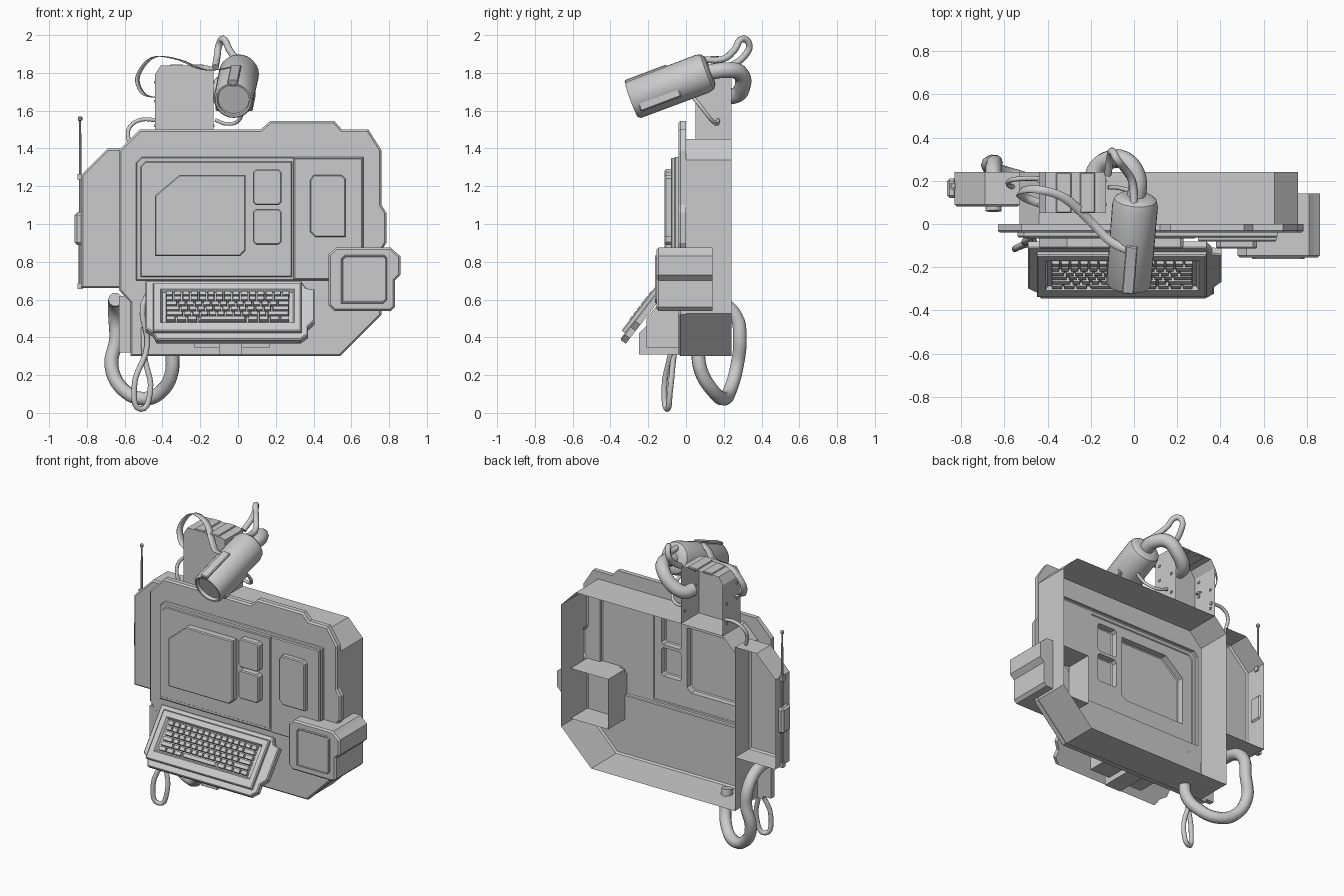
import bpy, bmesh, math
from mathutils import Vector, Matrix

if "Cube" in bpy.data.objects:
    bpy.data.objects.remove(bpy.data.objects["Cube"])


def finish(name, bm, matrix=None, smooth=False):
    me = bpy.data.meshes.new(name)
    bm.to_mesh(me)
    bm.free()
    ob = bpy.data.objects.new(name, me)
    bpy.context.collection.objects.link(ob)
    if matrix:
        ob.matrix_world = matrix
    if smooth:
        bpy.ops.object.select_all(action='DESELECT')
        ob.select_set(True)
        bpy.context.view_layer.objects.active = ob
        bpy.ops.object.shade_smooth_by_angle(angle=math.radians(35))
    return ob


def rect(x0, z0, x1, z1, c=0.0):
    if not c:
        return [(x0, z0), (x1, z0), (x1, z1), (x0, z1)]
    return [(x0 + c, z0), (x1 - c, z0), (x1, z0 + c), (x1, z1 - c),
            (x1 - c, z1), (x0 + c, z1), (x0, z1 - c), (x0, z0 + c)]


def inset(loop, d):
    """Mitred inward offset of a closed outline."""
    p = [Vector(q) for q in loop]
    n = len(p)
    s = 1 if sum(p[i - 1].x * p[i].y - p[i].x * p[i - 1].y for i in range(n)) > 0 else -1
    out = []
    for i in range(n):
        a, b = (p[i] - p[i - 1]).normalized(), (p[(i + 1) % n] - p[i]).normalized()
        na, nb = Vector((-a.y, a.x)) * s, Vector((-b.y, b.x)) * s
        out.append(tuple(p[i] + (na + nb) * d / (1 + na.dot(nb))))
    return out


def relief(name, loop, levels, holes=(), back=False, cap=True, matrix=None):
    """Stack inset copies of an outline at depths y; cap the last, leaving holes."""
    bm = bmesh.new()

    def ring(pts, y):
        vs = [bm.verts.new((x, y, z)) for x, z in pts]
        return vs, [bm.edges.new((vs[i - 1], vs[i])) for i in range(len(vs))]
    rings = [ring(inset(loop, d), y) for d, y in levels]
    for (a, _), (b, _) in zip(rings, rings[1:]):
        for i in range(len(a)):
            bm.faces.new((a[i - 1], a[i], b[i], b[i - 1]))
    fronts = []
    if cap:
        edges = list(rings[-1][1])
        for h in holes:
            edges += ring(h, levels[-1][1])[1]
        g = bmesh.ops.triangle_fill(bm, use_beauty=True, edges=edges)['geom']
        fronts = [f for f in g if isinstance(f, bmesh.types.BMFace)]
    if back:
        bmesh.ops.triangle_fill(bm, use_beauty=True, edges=rings[0][1])
    bmesh.ops.recalc_face_normals(bm, faces=bm.faces)
    if fronts and fronts[0].normal.y > 0 and not back:
        bmesh.ops.reverse_faces(bm, faces=bm.faces)
    return finish(name, bm, matrix)


def box(name, lo, hi, bevel=0.0, matrix=None):
    bm = bmesh.new()
    bmesh.ops.create_cube(bm, size=1)
    for v in bm.verts:
        v.co = [lo[i] + (v.co[i] + .5) * (hi[i] - lo[i]) for i in range(3)]
    if bevel:
        bmesh.ops.bevel(bm, geom=bm.edges, offset=bevel, segments=1, affect='EDGES')
    return finish(name, bm, matrix)


def lathe(name, profile, matrix, n=28):
    bm = bmesh.new()
    rings = [[bm.verts.new((r * math.cos(2 * math.pi * k / n), r * math.sin(2 * math.pi * k / n), t))
              for k in range(n)] for r, t in profile]
    for a, b in zip(rings, rings[1:]):
        for k in range(n):
            bm.faces.new((a[k - 1], a[k], b[k], b[k - 1]))
    bm.faces.new(rings[0])
    bm.faces.new(rings[-1])
    bmesh.ops.recalc_face_normals(bm, faces=bm.faces)
    return finish(name, bm, matrix, True)


def cable(name, pts, r):
    cu = bpy.data.curves.new(name, 'CURVE')
    cu.dimensions = '3D'
    cu.bevel_depth, cu.bevel_resolution, cu.resolution_u, cu.use_fill_caps = r, 3, 5, True
    sp = cu.splines.new('BEZIER')
    sp.bezier_points.add(len(pts) - 1)
    for b, p in zip(sp.bezier_points, pts):
        b.co = p
        b.handle_left_type = b.handle_right_type = 'AUTO'
    ob = bpy.data.objects.new(name, cu)
    bpy.context.collection.objects.link(ob)
    bpy.ops.object.select_all(action='DESELECT')
    ob.select_set(True)
    bpy.context.view_layer.objects.active = ob
    bpy.ops.object.convert(target='MESH')
    bpy.ops.object.shade_smooth_by_angle(angle=math.radians(50))


# main body: open-backed wall, front plate with relief panels
plate = [(-.63, 1.39), (-.52, 1.50), (.12, 1.50), (.17, 1.545), (.51, 1.545), (.55, 1.50), (.69, 1.50),
         (.76, 1.39), (.76, 1.10), (.785, 1.06), (.785, .90), (.76, .86), (.76, .52), (.54, .30),
         (-.57, .30), (-.57, .58), (-.63, .65)]
wall = [(-.44, 1.45), (.65, 1.45), (.758, 1.34), (.758, .525), (.535, .302), (-.53, .302), (-.53, 1.36)]
panel = [(-.54, .70), (.665, .70), (.665, 1.355), (-.51, 1.355), (-.54, 1.325)]
left_field = [(-.515, .72), (.285, .72), (.285, 1.33), (-.49, 1.33), (-.515, 1.305)]
main_screen = [(-.44, .83), (.01, .83), (.04, .86), (.04, 1.26), (-.31, 1.26), (-.44, 1.15)]
small = [rect(.08, 1.10, .23, 1.29, .015), rect(.08, .89, .23, 1.08, .015)]
side_screen = [(.38, .96), (.41, .93), (.57, .93), (.57, 1.24), (.55, 1.26), (.40, 1.26), (.38, 1.23)]
relief('body_wall', wall, [(0, .24), (0, 0)], cap=False)
relief('body_rear_lip', plate, [(0, 0)], [wall])
relief('front_plate', plate, [(0, 0), (0, -.03), (.01, -.04)], [panel])
relief('raised_panel', panel, [(0, -.04), (0, -.056), (.006, -.062)], [left_field])
relief('left_field', left_field, [(0, -.062), (.004, -.068)], [main_screen] + small)
relief('right_field', rect(.295, .705, .66, 1.35), [(0, -.062), (0, -.074), (.006, -.08)])
for nm, lp, y in [('main_screen', main_screen, -.068), ('upper_small_screen', small[0], -.068),
                  ('lower_small_screen', small[1], -.068), ('side_screen', side_screen, -.08)]:
    relief(nm, lp, [(0, y), (0, -.107), (.006, -.113)])
box('lower_left_strip', (-.63, -.035, .32), (-.57, 0, .62))

# left side pack (open back) with clip and antenna
relief('side_pack', [(-.83, .66), (-.53, .66), (-.53, 1.40), (-.69, 1.40), (-.83, 1.26)],
       [(0, .24), (0, .09), (.01, .08)])
box('side_pack_clip', (-.865, .12, .89), (-.82, .21, 1.06), .012)
for z in (.67, 1.25):
    box('antenna_clamp', (-.85, .16, z - .015), (-.82, .19, z + .015))
lathe('antenna', [(.008, .66), (.006, 1.545), (.012, 1.55), (.012, 1.565), (.005, 1.57)],
      Matrix.Translation((-.836, .175, 0)), 8)

# upper neck block (open back) with ridges and bolts
relief('neck_block', [(-.44, 1.45), (-.13, 1.45), (-.13, 1.83), (-.16, 1.838), (-.41, 1.838), (-.44, 1.79)],
       [(0, .24), (0, .05)])
for x in (-.36, -.25):
    box('neck_ridge', (x, .052, 1.83), (x + .07, .238, 1.845), .004)
for x in (-.44, -.13):
    for y, z in ((.09, 1.65), (.2, 1.65), (.09, 1.75), (.2, 1.52)):
        box('neck_bolt', (x - .006, y - .007, z - .007), (x + .006, y + .007, z + .007))

# lamp head
a, b = Vector((-.025, -.285, 1.655)), Vector((.008, .125, 1.81))
L = (b - a).length
lamp = Matrix.Translation(a) @ (b - a).to_track_quat('Z', 'Y').to_matrix().to_4x4()
lathe('lamp_head', [(.082, .02), (.085, 0), (.095, -.002), (.104, .012), (.106, L - .04),
                    (.098, L - .012), (.08, L + .002), (.05, L + .005)], lamp)
box('lamp_top_rail', (-.028, .08, 0), (.028, .113, .235), .005, lamp)
for s in (-1, 1):
    box('lamp_side_rail', (s * .08 - .018, -.075, .03), (s * .08 + .018, -.02, .26), .006, lamp)

# right-hand module: front block, rear block outside the wall, open frame inside
relief('module_front', [(.48, .57), (.48, .84), (.52, .875), (.81, .875), (.83, .855), (.86, .83), (.86, .73),
                        (.83, .70), (.83, .56), (.81, .54), (.51, .54)],
       [(0, -.04), (0, -.145), (.01, -.155)], back=True)
relief('module_rear', [(.76, .54), (.81, .54), (.83, .56), (.83, .70), (.86, .73), (.86, .83), (.83, .855),
                       (.81, .875), (.76, .875)], [(0, .14), (0, -.04)], back=True)
relief('module_inner_frame', rect(.48, .54, .758, .875), [(0, .14), (0, -.04)], cap=False)
relief('module_screen', [(.545, .58), (.77, .58), (.79, .60), (.79, .82), (.775, .835), (.565, .835), (.545, .815)],
       [(0, -.155), (.003, -.163), (.006, -.163), (.01, -.159)])

# keyboard, built upright then tilted
kb = Matrix.Translation((0, -.247, .558)) @ Matrix.Rotation(math.radians(-37.6), 4, 'X')
tray = [(-.49, -.12), (-.45, -.15), (-.43, -.196), (.33, -.196), (.37, -.16), (.37, -.11), (.405, -.07),
        (.405, .14), (.36, .15), (.335, .195), (-.49, .195)]
bed = rect(-.41, -.10, .30, .125)
relief('keyboard_tray', tray, [(0, .06), (0, .028), (.006, .022)], back=True, matrix=kb)
relief('keyboard_frame', rect(-.45, -.155, .335, .165), [(0, .022), (0, .006), (.006, 0)], [bed], matrix=kb)
relief('keyboard_bed', bed, [(0, 0), (.01, .018)], matrix=kb)
bm = bmesh.new()
rows = [[1] * 15, [1] * 13 + [2], [1.5] + [1] * 12 + [1.5], [1.8] + [1] * 11 + [2.2],
        [2.2] + [1] * 10 + [2.8], [1.3, 1.3, 1.3, 6, 1.3, 1.3, 1.3, 1.2]]
for r, row in enumerate(rows):
    x, z = -.385, .107 - r * .033
    for w in row:
        dx = w * .66 / sum(row)
        g = bmesh.ops.create_cube(bm, size=1)['verts']
        for v in g:
            k = .9 if v.co.y < 0 else 1
            v.co = (x + dx / 2 + v.co.x * (dx - .007) * k, .008 + v.co.y * .024, z - .0125 + v.co.z * .026 * k)
        x += dx
finish('keys', bm, kb)

# keyboard support bracket and its bottom tab
for name, x0, x1, prof in (
        ('keyboard_bracket', -.23, .17, [(-.21, .345), (-.21, .50), (-.12, .61), (-.04, .61), (-.04, .345)]),
        ('bracket_tab', -.10, .02, [(-.25, .31), (-.25, .42), (-.20, .47), (-.04, .47), (-.04, .31)])):
    bm = bmesh.new()
    f = bm.faces.new([bm.verts.new((x0, y, z)) for y, z in prof])
    g = bmesh.ops.extrude_face_region(bm, geom=[f])['geom']
    bmesh.ops.translate(bm, vec=(x1 - x0, 0, 0), verts=[v for v in g if isinstance(v, bmesh.types.BMVert)])
    bmesh.ops.recalc_face_normals(bm, faces=bm.faces)
    finish(name, bm)

# cables
cable('lamp_thick_cable', [(.008, .11, 1.80), (.015, .21, 1.815), (-.03, .285, 1.80), (-.10, .30, 1.73),
                           (-.17, .26, 1.68), (-.19, .20, 1.68)], .043)
cable('lamp_thin_cable', [(0, .08, 1.87), (-.01, .20, 1.875), (-.045, .255, 1.92), (-.08, .30, 1.98),
                          (-.10, .335, 1.95), (-.11, .31, 1.89), (-.12, .23, 1.83)], .018)
cable('lamp_lower_cable', [(-.12, .17, 1.55), (-.06, .165, 1.53), (0, .14, 1.545), (.02, .08, 1.62),
                           (0, .03, 1.68)], .01)
cable('neck_side_cable', [(-.43, .21, 1.55), (-.52, .21, 1.55), (-.575, .20, 1.51), (-.58, .18, 1.45),
                          (-.55, .17, 1.37)], .011)
cable('big_lower_cable', [(-.65, .06, .60), (-.65, .18, .585), (-.65, .265, .51), (-.645, .285, .39), (-.67, .27, .25),
                          (-.61, .235, .125), (-.50, .20, .075), (-.40, .14, .12), (-.35, .08, .22),
                          (-.35, .06, .34)], .037)
cable('thin_lower_cable', [(-.47, -.05, .64), (-.505, -.08, .56), (-.48, -.075, .36), (-.55, -.115, .13),
                           (-.515, -.10, .02), (-.465, -.085, .11), (-.495, -.065, .30), (-.50, -.04, .45)], .015)

# flat ribbon from neck to lamp (Catmull-Rom strip)
P = [Vector(p) for p in ((-.42, .09, 1.67), (-.50, .12, 1.69), (-.53, .15, 1.78), (-.45, .16, 1.88),
                         (-.32, .12, 1.87), (-.20, .01, 1.82), (-.11, -.08, 1.815), (-.03, -.12, 1.83))]
P = [P[0]] + P + [P[-1]]
bm = bmesh.new()
prev, w = None, Vector((.011, .017, 0))
for i in range(1, len(P) - 2):
    p0, p1, p2, p3 = P[i - 1:i + 3]
    for k in range(0 if prev is None else 1, 6):
        t = k / 5
        c = (2 * p1 + (p2 - p0) * t + (2 * p0 - 5 * p1 + 4 * p2 - p3) * t * t
             + (3 * p1 - p0 - 3 * p2 + p3) * t ** 3) / 2
        cur = bm.verts.new(c - w), bm.verts.new(c + w)
        if prev:
            bm.faces.new((prev[0], prev[1], cur[1], cur[0]))
        prev = cur
finish('lamp_ribbon', bm, None, True).modifiers.new('thickness', 'SOLIDIFY').thickness = .003
